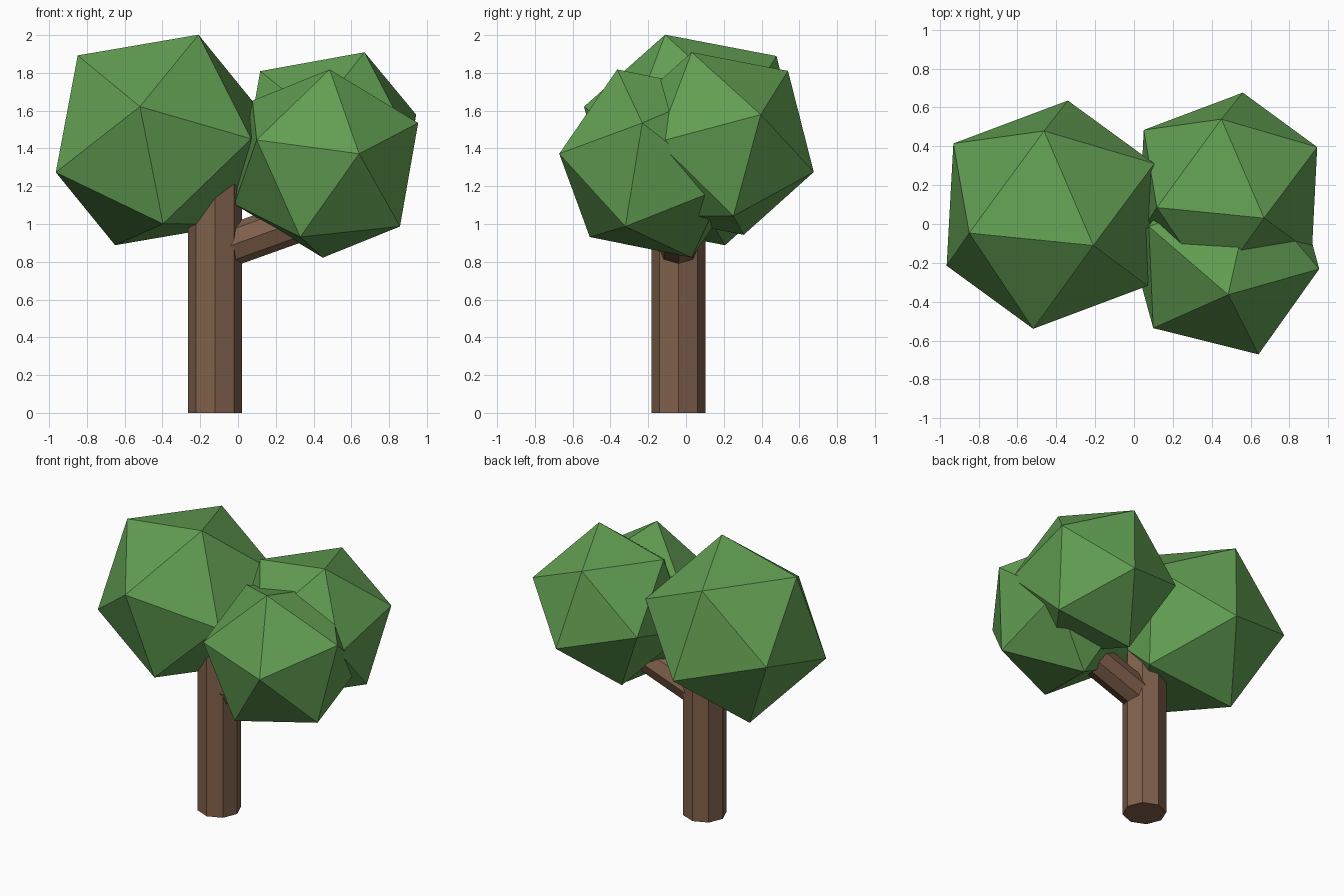
import bpy
import bmesh
from mathutils import Matrix, Vector

cube = bpy.data.objects.get("Cube")
if cube:
    bpy.data.objects.remove(cube, do_unlink=True)


def make_material(name, color):
    mat = bpy.data.materials.new(name)
    mat.use_nodes = True
    mat.diffuse_color = color
    mat.node_tree.nodes["Principled BSDF"].inputs["Base Color"].default_value = color
    return mat


leaf_green = make_material("leaf green", (0.122, 0.342, 0.085, 1))
bark_brown = make_material("bark brown", (0.215, 0.118, 0.070, 1))


def add_object(name, bm, mat):
    mesh = bpy.data.meshes.new(name)
    bm.to_mesh(mesh)
    bm.free()
    mesh.materials.append(mat)
    obj = bpy.data.objects.new(name, mesh)
    bpy.context.collection.objects.link(obj)
    return obj


def foliage(name, center, radius, tip, neighbor):
    """Icosahedron turned so two adjacent corners point at tip and neighbor."""
    center = Vector(center)
    z = (Vector(tip) - center).normalized()
    side = Vector(neighbor) - center
    x = (side - z * side.dot(z)).normalized()
    turn = Matrix((x, z.cross(x), z)).transposed().to_4x4()
    bm = bmesh.new()
    bmesh.ops.create_icosphere(bm, subdivisions=1, radius=radius,
                               matrix=Matrix.Translation(center) @ turn)
    add_object(name, bm, leaf_green)


def limb(name, start, end, radius):
    """Eight-sided straight prism between two points."""
    start, end = Vector(start), Vector(end)
    axis = end - start
    turn = axis.to_track_quat("Z", "Y").to_matrix().to_4x4()
    bm = bmesh.new()
    bmesh.ops.create_cone(bm, cap_ends=True, segments=8, radius1=radius,
                          radius2=radius, depth=axis.length,
                          matrix=Matrix.Translation((start + end) / 2) @ turn)
    add_object(name, bm, bark_brown)


# Trunk and side branch
limb("trunk", (-0.122, -0.04, 0), (-0.122, -0.04, 1.3), 0.143)
limb("branch", (-0.12, -0.04, 0.857), (0.42, -0.04, 1.05), 0.11)

# Three leaf clumps
foliage("large_foliage", (-0.43, 0.048, 1.445), 0.62,
        (-0.21, -0.11, 2.0), (-0.52, -0.54, 1.62))
foliage("back_foliage", (0.483, 0.168, 1.426), 0.536,
        (0.67, 0.03, 1.91), (0.45, 0.54, 1.81))
foliage("front_foliage", (0.467, -0.167, 1.32), 0.536,
        (0.485, -0.365, 1.82), (0.64, -0.67, 1.38))
